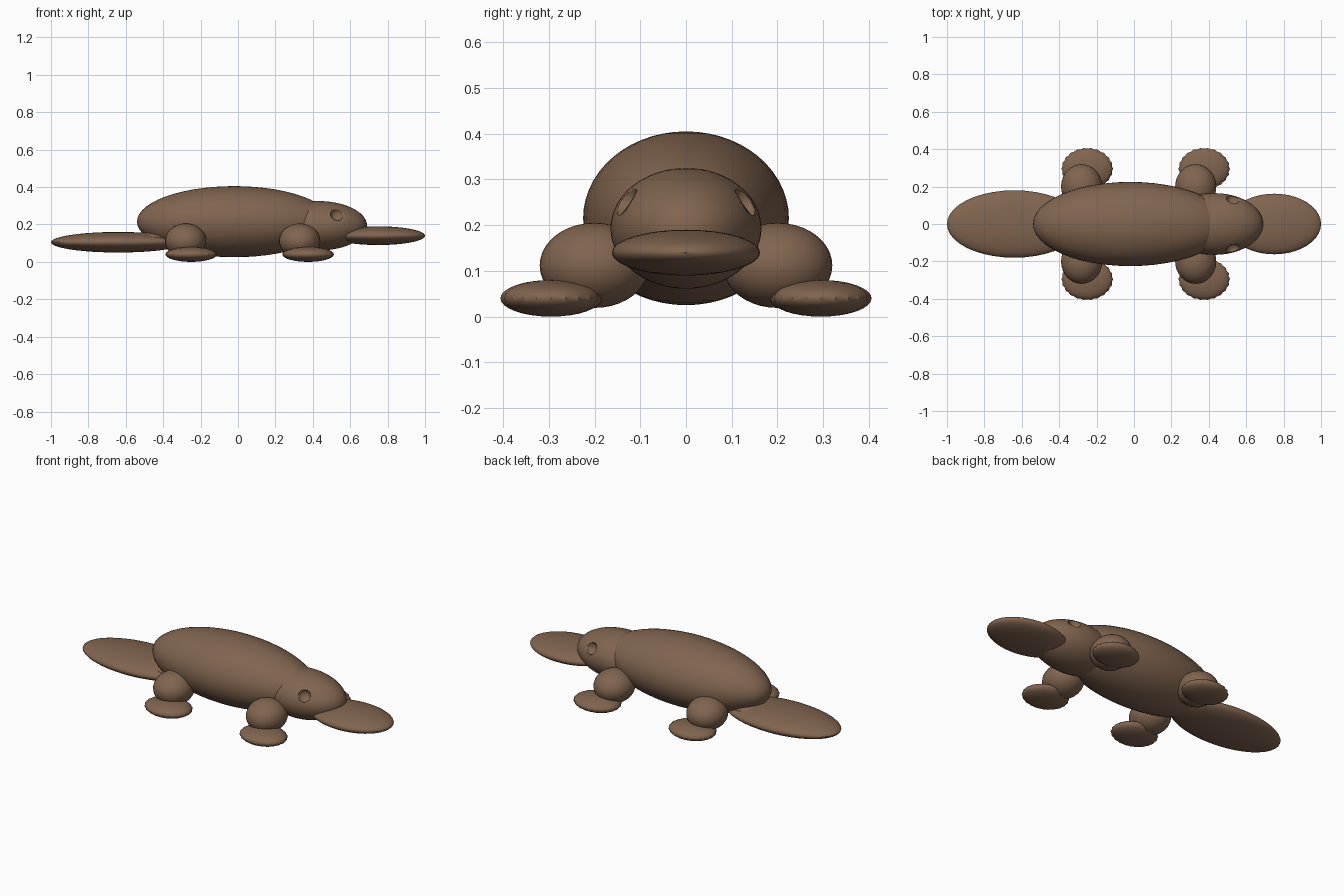
import bpy, math

if "Cube" in bpy.data.objects:
    bpy.data.objects.remove(bpy.data.objects["Cube"])

brown = bpy.data.materials.new("brown_fur")
brown.diffuse_color = (0.22, 0.13, 0.08, 1)
brown.use_nodes = True
brown.node_tree.nodes["Principled BSDF"].inputs["Base Color"].default_value = brown.diffuse_color


def ellipsoid(name, loc, radii, segs=40, rings=24, ripple=0.0):
    """Smooth ellipsoid; ripple gives the rim a fine scalloped edge."""
    bpy.ops.mesh.primitive_uv_sphere_add(segments=segs, ring_count=rings, radius=1)
    ob = bpy.context.object
    ob.name = name
    for v in ob.data.vertices:
        x, y, z = v.co
        r = math.hypot(x, y)
        k = 1 + ripple * r ** 4 * (math.cos(22 * math.atan2(y, x)) - 1) / 2
        v.co = (x * k * radii[0], y * k * radii[1], z * radii[2])
    ob.location = loc
    ob.data.materials.append(brown)
    bpy.ops.object.shade_smooth_by_angle(angle=math.radians(35))
    return ob


# Trunk, bill and flat tail
ellipsoid("body", (-0.02, 0, 0.215), (0.52, 0.225, 0.19), 48, 28)
head = ellipsoid("head", (0.43, 0, 0.193), (0.26, 0.165, 0.132), 48, 32)
ellipsoid("bill", (0.75, 0, 0.14), (0.25, 0.162, 0.05))
ellipsoid("tail", (-0.64, 0, 0.105), (0.36, 0.18, 0.055))
ellipsoid("tail_base", (-0.44, 0, 0.125), (0.11, 0.12, 0.042))

for side, s in (("left", 1), ("right", -1)):
    # Eye socket dented into the head
    cutter = ellipsoid("eye_cutter_" + side, (0.53, s * 0.136, 0.255), (0.036,) * 3, 20, 12)
    cutter.hide_render = True
    cutter.hide_set(True)
    mod = head.modifiers.new("eye_" + side, "BOOLEAN")
    mod.operation = "DIFFERENCE"
    mod.solver = "EXACT"
    mod.object = cutter
    # Legs with webbed feet set slightly forward
    for end, leg_x, foot_x in (("front", 0.33, 0.375), ("hind", -0.28, -0.25)):
        ellipsoid(f"{end}_{side}_leg", (leg_x, s * 0.2, 0.112), (0.11, 0.12, 0.093), 32, 20)
        ellipsoid(f"{end}_{side}_foot", (foot_x, s * 0.295, 0.04),
                  (0.138, 0.112, 0.04), 44, 16, ripple=0.04)
